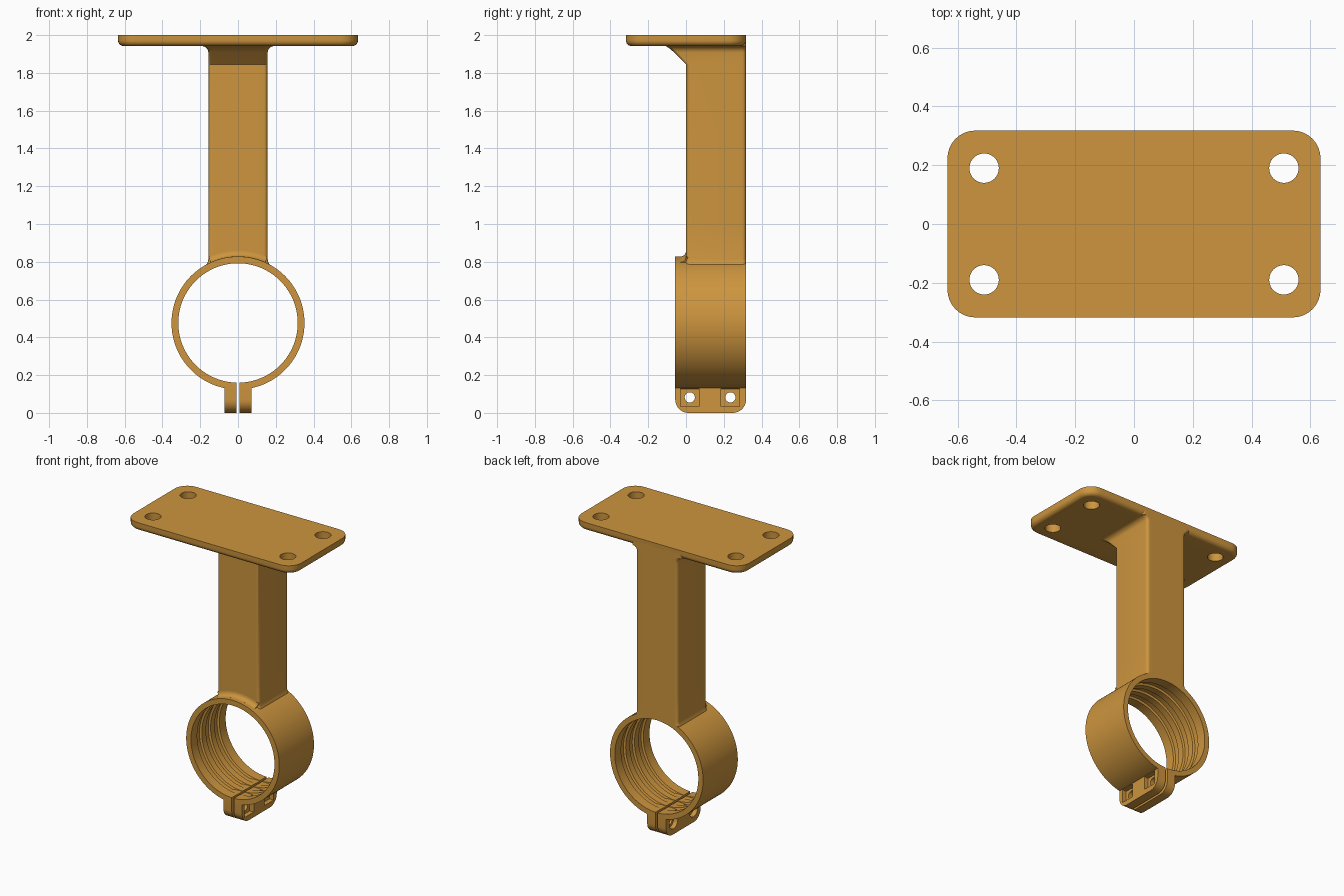
import bpy, bmesh, math
from mathutils import Matrix

if "Cube" in bpy.data.objects:
    bpy.data.objects.remove(bpy.data.objects["Cube"])

RING_Z, R_OUT, R_IN = 0.476, 0.352, 0.316
FRONT, BACK = -0.057, 0.318
GAP = 0.008

mat = bpy.data.materials.new("ochre plastic")
mat.diffuse_color = (0.61, 0.30, 0.048, 1)
mat.use_nodes = True
mat.node_tree.nodes["Principled BSDF"].inputs["Base Color"].default_value = mat.diffuse_color


def finish(name, bm):
    bmesh.ops.recalc_face_normals(bm, faces=bm.faces)
    me = bpy.data.meshes.new(name)
    bm.to_mesh(me)
    bm.free()
    me.materials.append(mat)
    ob = bpy.data.objects.new(name, me)
    bpy.context.collection.objects.link(ob)
    return ob


def smooth(ob):
    bpy.ops.object.select_all(action='DESELECT')
    bpy.context.view_layer.objects.active = ob
    ob.select_set(True)
    bpy.ops.object.shade_smooth_by_angle(angle=math.radians(35))


def rounded(w, y0, y1, r, k=8, m=14):
    """Rounded rectangle outline, with its long edges subdivided."""
    pts = []
    for cx, cy, a0 in ((w - r, y1 - r, 0), (r - w, y1 - r, 90),
                       (r - w, y0 + r, 180), (w - r, y0 + r, 270)):
        for i in range(k + 1):
            a = math.radians(a0 + 90 * i / k)
            pts.append((cx + r * math.cos(a), cy + r * math.sin(a)))
        if a0 in (90 - 90, 180):
            end = -cx
            y = pts[-1][1]
            pts += [(cx + (end - cx) * j / m, y) for j in range(1, m)]
    return pts


def loft(name, rings, closed=True, caps=True):
    """Skin a list of equally long point rings."""
    bm = bmesh.new()
    rows = [[bm.verts.new(p) for p in ring] for ring in rings]
    n = len(rows[0])
    for a, b in zip(rows, rows[1:]):
        for i in range(n if closed else n - 1):
            j = (i + 1) % n
            bm.faces.new((a[i], a[j], b[j], b[i]))
    if caps:
        bm.faces.new(rows[0][::-1])
        bm.faces.new(rows[-1])
    return finish(name, bm)


def revolve(name, profile, a0, a1, steps):
    """Turn an (r, y) profile about the ring axis; angle 0 points up."""
    rings = []
    for i in range(steps + 1):
        a = a0 + (a1 - a0) * i / steps
        rings.append([(r * math.sin(a), y, RING_Z + r * math.cos(a)) for r, y in profile])
    return loft(name, rings)


def cylinder(bm, axis, centre, r, length):
    rot = Matrix.Rotation(math.pi / 2, 4, 'Y') if axis == 'X' else Matrix()
    bmesh.ops.create_cone(bm, cap_ends=True, segments=40, radius1=r, radius2=r,
                          depth=length, matrix=Matrix.Translation(centre) @ rot)


def cut(ob, bm):
    """Subtract a temporary cutter mesh."""
    cutter = finish("cutter", bm)
    cutter.hide_render = True
    mod = ob.modifiers.new("cut", 'BOOLEAN')
    mod.operation, mod.solver, mod.object = 'DIFFERENCE', 'EXACT', cutter
    bpy.ops.object.select_all(action='DESELECT')
    bpy.context.view_layer.objects.active = ob
    ob.select_set(True)
    bpy.ops.object.modifier_apply(modifier=mod.name)
    bpy.data.objects.remove(cutter, do_unlink=True)


# Mounting plate: rounded corners and rounded lower edge
rings = []
for i in range(7):
    a = math.pi / 2 * i / 6
    d = 0.03 * (1 - math.sin(a))
    z = 1.972 - 0.03 * math.cos(a)
    rings.append([(x, y, z) for x, y in rounded(0.635 - d, d - 0.318, 0.318 - d, 0.095 - d)])
rings.append([(x, y, 2.0) for x, y in rounded(0.635, -0.318, 0.318, 0.095)])
plate = loft("mounting_plate", rings)
holes = bmesh.new()
for sx in (-1, 1):
    for sy in (-1, 1):
        cylinder(holes, 'Z', (sx * 0.51, sy * 0.19, 1.97), 0.05, 0.3)
cut(plate, holes)
smooth(plate)

# Column: saddle-shaped foot on the ring, straight shaft, flared head with gusset
rings = []
for r, w in ((0.335, 0.170), (0.352, 0.166), (0.358, 0.161), (0.372, 0.157)):
    rings.append([(x, y, RING_Z + math.sqrt(r * r - x * x))
                  for x, y in rounded(w, 0, BACK, 0.02)])
heads = [(1.0, 0.157), (1.845, 0.157)]
for i in range(7):
    a = math.pi / 2 * i / 6
    heads.append((1.907 + 0.035 * math.sin(a), 0.192 - 0.035 * math.cos(a)))
heads.append((1.98, 0.192))
for z, w in heads:
    front = -max(0, min(z, 1.942) - 1.845) - 0.4 * (w - 0.157)
    rings.append([(x, y, z) for x, y in rounded(w, front, BACK, 0.02)])
smooth(loft("column", rings, caps=False))

# Fillet between the column front and the ring top
profile = [(0.34, 0.01), (0.34, -0.03)]
for i in range(7):
    a = math.pi / 2 * i / 6
    profile.append((0.382 - 0.03 * math.cos(a), -0.03 + 0.03 * math.sin(a)))
profile.append((0.382, 0.01))
smooth(revolve("column_fillet", profile, -0.42, 0.42, 24))

# Clamp ring: split at the bottom, three grooves inside
profile = [(R_OUT, BACK), (R_OUT, FRONT), (R_IN, FRONT)]
for y in (0.035, 0.13, 0.225):
    profile += [(R_IN, y - 0.025), (R_IN + 0.014, y - 0.02),
                (R_IN + 0.014, y + 0.02), (R_IN, y + 0.025)]
profile.append((R_IN, BACK))
open_a = math.pi - GAP / R_IN
smooth(revolve("clamp_ring", profile, -open_a, open_a, 112))

# Clamp lugs: bolt holes, square nut pockets on one side, round bolt seats on the other
outline = [(BACK, 0.158), (FRONT, 0.158)]
for cy, a0 in ((FRONT + 0.07, 180), (BACK - 0.07, 270)):
    for i in range(9):
        a = math.radians(a0 + 90 * i / 8)
        outline.append((cy + 0.07 * math.cos(a), 0.07 + 0.07 * math.sin(a)))
for side, name in ((1, "nut_lug"), (-1, "bolt_lug")):
    lug = loft(name, [[(side * x, y, z) for y, z in outline] for x in (GAP, 0.071)])
    seats, bores = bmesh.new(), bmesh.new()
    for y in (0.02, 0.235):
        cylinder(bores, 'X', (side * 0.04, y, 0.082), 0.027, 0.2)
        if side > 0:
            bmesh.ops.create_cube(seats, size=1, matrix=Matrix.Translation((0.09, y, 0.082))
                                  @ Matrix.Diagonal((0.1, 0.098, 0.094, 1)))
        else:
            cylinder(seats, 'X', (-0.09, y, 0.082), 0.045, 0.1)
    cut(lug, seats)
    cut(lug, bores)
    smooth(lug)
